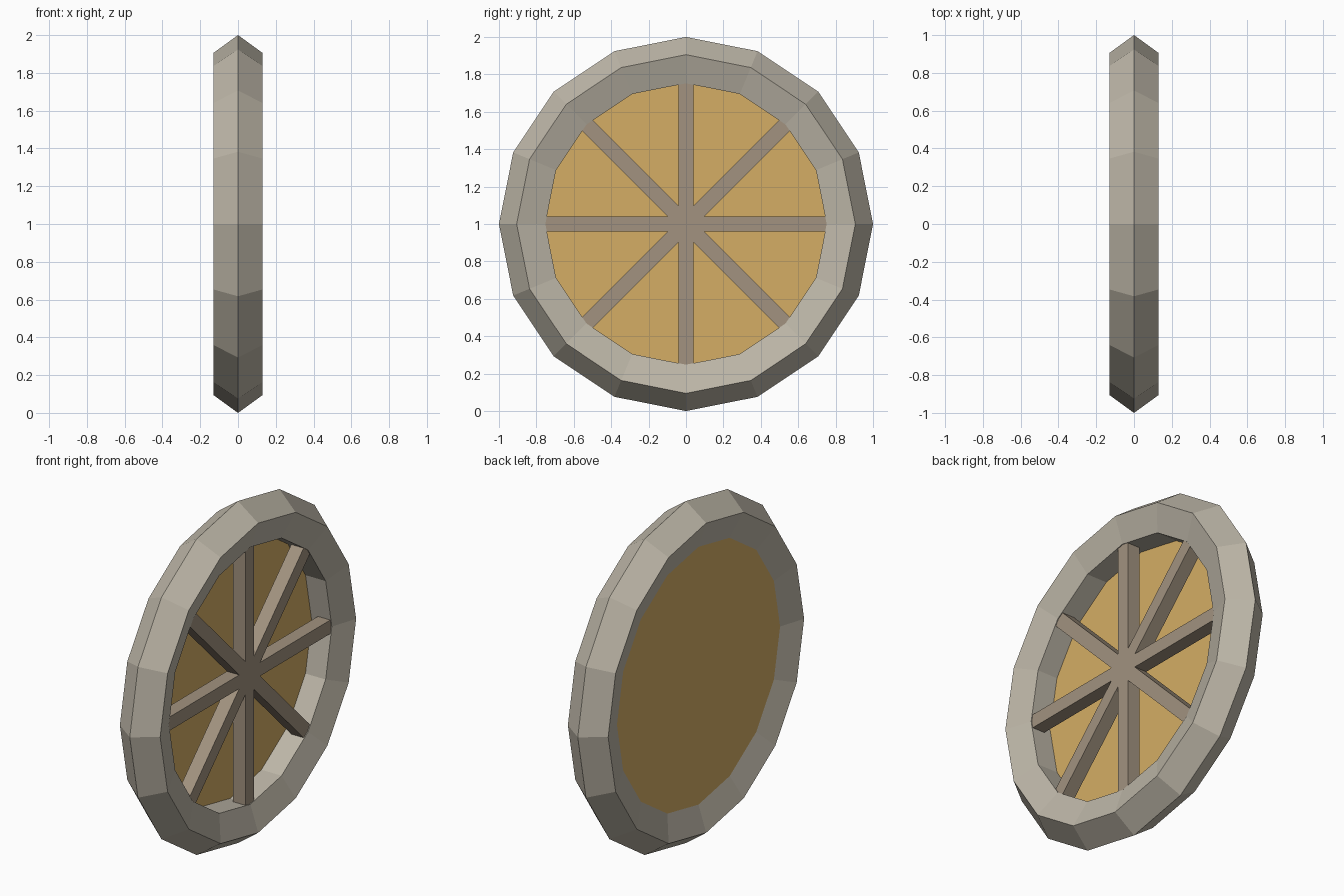
import bpy
import math

cube = bpy.data.objects.get("Cube")
if cube:
    bpy.data.objects.remove(cube, do_unlink=True)

SIDES = 16
TUBE = 0.137           # radius of the frame's five-sided section
CENTRE = 1 - TUBE      # radius of the frame's centre line
AXIS_X = (0, math.pi / 2, 0)


def material(name, colour):
    mat = bpy.data.materials.new(name)
    mat.use_nodes = True
    mat.diffuse_color = (*colour, 1)
    shader = next(n for n in mat.node_tree.nodes if n.type == "BSDF_PRINCIPLED")
    shader.inputs["Base Color"].default_value = (*colour, 1)
    shader.inputs["Roughness"].default_value = 0.9
    return mat


def finish(name, mat):
    obj = bpy.context.object
    obj.name = name
    obj.data.materials.append(mat)
    return obj


stone = material("pale stone", (0.51, 0.47, 0.39))
wood = material("grey brown wood", (0.36, 0.29, 0.215))
amber = material("amber glass", (0.66, 0.42, 0.13))

# Round frame with a pointed outer rim and a flat inner wall
bpy.ops.mesh.primitive_torus_add(
    major_segments=SIDES, minor_segments=5, major_radius=CENTRE,
    minor_radius=TUBE, location=(0, 0, 1), rotation=AXIS_X)
finish("round_frame", stone)

# Glass pane, flush with the back edge of the inner wall
back, front = -0.081, -0.05
bpy.ops.mesh.primitive_cylinder_add(
    vertices=SIDES, radius=0.754, depth=front - back,
    location=((back + front) / 2, 0, 1), rotation=AXIS_X)
pane = finish("glass_pane", amber)
# Line the corners of the pane up with those of the frame
bpy.context.view_layer.update()
for v in pane.data.vertices:
    angle = round(math.atan2(v.co.y, v.co.x) / (math.tau / SIDES)) * math.tau / SIDES
    v.co.x, v.co.y = 0.754 * math.cos(angle), 0.754 * math.sin(angle)

# Four crossing bars make the eight spokes
for i in range(4):
    bpy.ops.mesh.primitive_cube_add(
        size=1, location=(0.036, 0, 1), rotation=(i * math.pi / 4, 0, 0))
    bar = finish(f"window_bar_{i + 1}", wood)
    bar.scale = (0.08, 0.08, 1.51)
